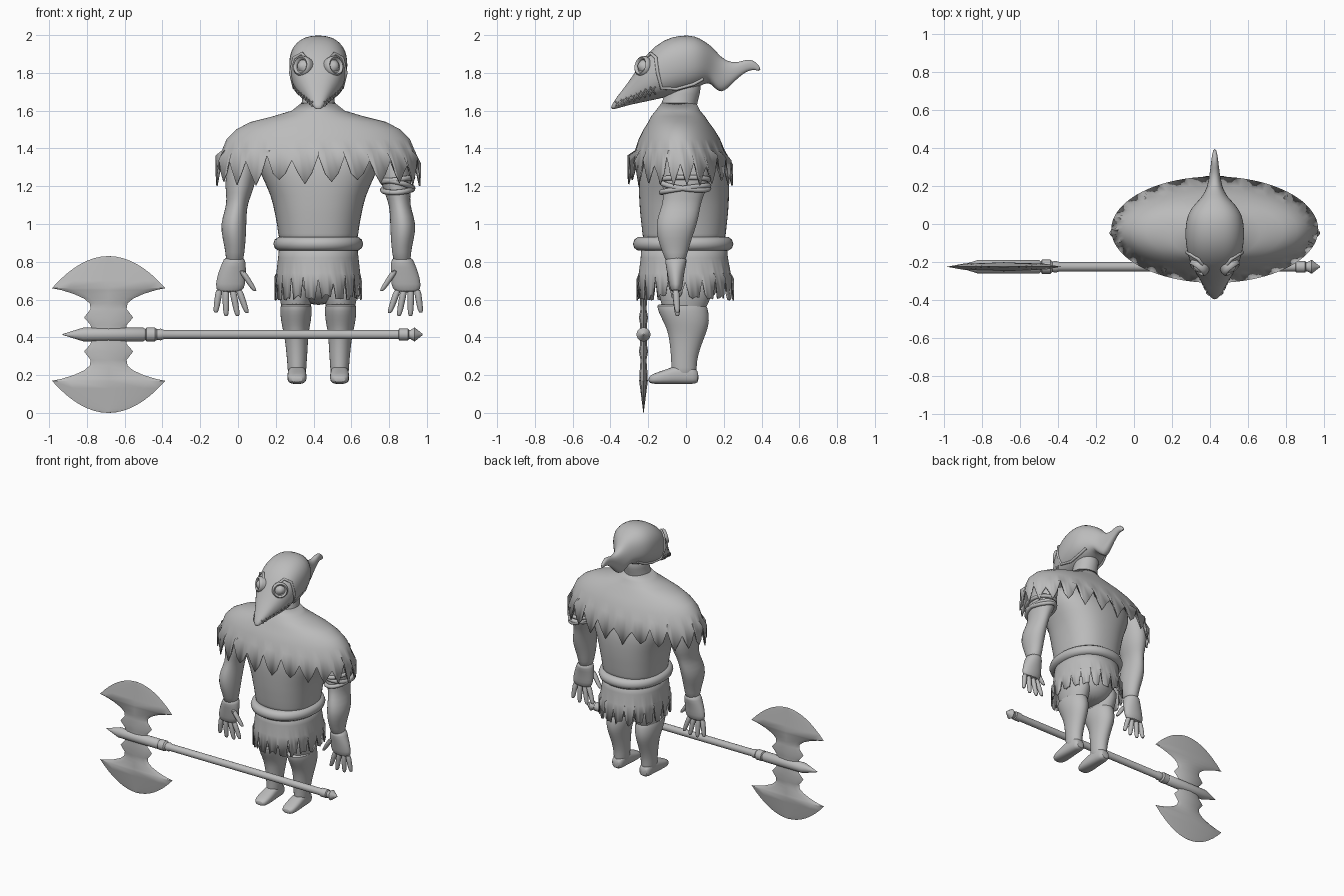
import bpy, bmesh, random
from math import sin, cos, pi, radians, copysign, sqrt
from mathutils import Vector

random.seed(4)
if "Cube" in bpy.data.objects:
    bpy.data.objects.remove(bpy.data.objects["Cube"])

grey = bpy.data.materials.new("plain_grey")
grey.use_nodes = True
COLOUR = (0.5, 0.5, 0.5, 1)
grey.diffuse_color = COLOUR
grey.node_tree.nodes["Principled BSDF"].inputs["Base Color"].default_value = COLOUR

CX = 0.425              # centre of the figure
AXE = Vector((-0.685, -0.225, 0.415))
meshes = []


def ring(c, u, v, n, e=1.0):
    """Closed (super)elliptic loop of points around c."""
    pts = []
    for i in range(n):
        a = 2 * pi * i / n
        s, t = sin(a), cos(a)
        pts.append(Vector(c) + Vector(u) * copysign(abs(t) ** e, t)
                   + Vector(v) * copysign(abs(s) ** e, s))
    return pts


def loft(name, rings, caps=True, smooth=1, thick=0):
    """Skin a row of equal loops."""
    bm = bmesh.new()
    loops = [[bm.verts.new(p) for p in r] for r in rings]
    n = len(loops[0])
    for a, b in zip(loops, loops[1:]):
        for i in range(n):
            j = (i + 1) % n
            bm.faces.new((a[i], a[j], b[j], b[i]))
    if caps:
        bm.faces.new(loops[0])
        bm.faces.new(loops[-1])
    bmesh.ops.recalc_face_normals(bm, faces=bm.faces)
    me = bpy.data.meshes.new(name)
    bm.to_mesh(me)
    bm.free()
    me.materials.append(grey)
    ob = bpy.data.objects.new(name, me)
    bpy.context.collection.objects.link(ob)
    if thick:
        ob.modifiers.new("thickness", "SOLIDIFY").thickness = thick
    if smooth:
        sub = ob.modifiers.new("rounding", "SUBSURF")
        sub.levels = sub.render_levels = smooth
    meshes.append(ob)
    return ob


def stack_rings(x, rows, n=20, e=1.0, side=1):
    """Horizontal loops from rows of (z, x shift, half width, front y, back y)."""
    return [ring((x + side * dx, (y0 + y1) / 2, z), (w, 0, 0), (0, (y1 - y0) / 2, 0), n, e)
            for z, dx, w, y0, y1 in rows]


def along_y(x, rows, n=24, e=0.85):
    """Upright loops from rows of (y, bottom z, top z, half width)."""
    return [ring((x, y, (a + b) / 2), (w, 0, 0), (0, 0, (b - a) / 2), n, e)
            for y, a, b, w in rows]


def lathe(name, origin, axis, rows, n=20):
    axis = Vector(axis).normalized()
    u = axis.cross(Vector((0, 0, 1))).normalized()
    v = axis.cross(u)
    return loft(name, [ring(Vector(origin) + axis * d, u * r, v * r, n) for d, r in rows],
                smooth=0)


def cord(name, paths, r, closed=False):
    cu = bpy.data.curves.new(name, "CURVE")
    cu.dimensions = "3D"
    cu.bevel_depth, cu.bevel_resolution, cu.use_fill_caps = r, 3, True
    for path in paths:
        sp = cu.splines.new("POLY")
        sp.points.add(len(path) - 1)
        sp.use_cyclic_u = closed
        for p, q in zip(sp.points, path):
            p.co = (*q, 1)
    cu.materials.append(grey)
    ob = bpy.data.objects.new(name, cu)
    bpy.context.collection.objects.link(ob)


# Torso, neck and hips
loft("torso", stack_rings(CX, [
    (.85, 0, .21, -.23, .21), (.95, 0, .21, -.23, .21), (1.05, 0, .23, -.245, .225),
    (1.15, 0, .25, -.25, .23), (1.25, 0, .3, -.255, .23), (1.35, 0, .34, -.24, .2),
    (1.45, 0, .3, -.19, .13)], 28, .85))
loft("neck", stack_rings(CX, [
    (1.56, 0, .11, -.16, .06), (1.63, 0, .09, -.135, .055), (1.68, 0, .083, -.115, .075),
    (1.78, 0, .09, -.1, .09)]))
loft("hips", stack_rings(CX, [
    (.85, 0, .2, -.2, .2), (.7, 0, .19, -.17, .19), (.62, 0, .16, -.13, .16),
    (.57, 0, .06, -.06, .09)]))

# Ragged shoulder cape
cape = stack_rings(CX, [
    (1.64, 0, .09, -.13, .055), (1.6, 0, .14, -.16, .075), (1.57, 0, .24, -.185, .1),
    (1.54, 0, .36, -.2, .12), (1.5, 0, .435, -.225, .15), (1.45, 0, .485, -.25, .18),
    (1.39, 0, .51, -.27, .205), (1.22, 0, .545, -.31, .25)], 96)
for i, p in enumerate(cape[-1]):
    if i % 4 == 0:
        p.z = random.uniform(1.3, 1.37)
    elif i % 4 == 2:
        p.z = random.uniform(1.2, 1.24)
    else:
        p.z = 1.27
loft("shoulder_cape", cape, caps=False, smooth=0, thick=.008)

# Ragged skirt and belt
skirt = stack_rings(CX, [
    (.9, 0, .205, -.235, .215), (.82, 0, .213, -.24, .222), (.74, 0, .222, -.25, .237),
    (.6, 0, .232, -.262, .255)], 100, .9)
for i, p in enumerate(skirt[-1]):
    p.z = random.uniform(.69, .73) if i % 5 == 0 else random.uniform(.595, .63)
loft("skirt", skirt, caps=False, smooth=0, thick=.008)
cord("belt", [ring((CX, -.015, .895), (.2, 0, 0), (0, .228, 0), 56, .92)], .038, True)

# Hooded head with beak and curling hood tip
HEAD = [
    (-.397, 1.605, 1.625, .012), (-.37, 1.61, 1.668, .035), (-.3, 1.63, 1.757, .072),
    (-.25, 1.64, 1.835, .105), (-.2, 1.65, 1.912, .133), (-.12, 1.667, 1.978, .153),
    (-.03, 1.69, 2.002, .158), (.05, 1.715, 1.998, .146), (.1, 1.745, 1.966, .11),
    (.13, 1.745, 1.945, .08), (.155, 1.715, 1.92, .06), (.185, 1.695, 1.885, .045),
    (.22, 1.715, 1.862, .035), (.27, 1.77, 1.852, .026), (.32, 1.808, 1.873, .02),
    (.36, 1.82, 1.868, .015), (.395, 1.805, 1.83, .007)]
loft("hooded_head", along_y(CX, HEAD))


def on_head(side, y, z, lift=.001):
    """Point on the side of the head at a given y and z."""
    for a, b in zip(HEAD, HEAD[1:]):
        if a[0] <= y <= b[0]:
            t = (y - a[0]) / (b[0] - a[0])
            lo, hi, w = (a[k] + (b[k] - a[k]) * t for k in (1, 2, 3))
            h = min(1, abs(z - (lo + hi) / 2) / ((hi - lo) / 2))
            return (CX + side * (w * (1 - h ** 2.35) ** .425 + lift), y, z)


for side, label in ((-1, "right"), (1, "left")):
    # Goggles, hood hem and beak stitches
    lathe(label + "_goggle", (CX + side * .083, -.228, 1.835), (side * .62, -.75, .2),
          [(-.04, .05), (0, .055), (.014, .052), (.02, .045), (.014, .037), (.006, .034),
           (.008, .029), (.02, .02), (.025, .006)], 28)
    hem = [(-.25, 1.828), (-.22, 1.872), (-.185, 1.903), (-.16, 1.88), (-.15, 1.8),
           (-.13, 1.72), (-.05, 1.715), (.04, 1.74), (.09, 1.768)]
    cord(label + "_hood_hem", [[on_head(side, y, z) for y, z in hem]], .009)
    stitches = []
    for k in range(8):
        y, z, s = -.365 + .027 * k, 1.637 + .01 * k, .012 + .001 * k
        for d in (-1, 1):
            stitches.append([on_head(side, y - s * .7, z - d * s), on_head(side, y, z, .004),
                             on_head(side, y + s * .7, z + d * s)])
    cord(label + "_beak_stitches", stitches, .004)

    # Arm, palm, fingers and thumb
    ax = CX + side * .445
    loft(label + "_arm", stack_rings(ax, [
        (1.44, -.07, .08, -.09, .11), (1.3, -.04, .083, -.12, .13), (1.2, -.03, .08, -.128, .118),
        (1.13, -.02, .06, -.12, .085), (1.08, -.01, .057, -.135, .075), (1, .005, .07, -.163, .06),
        (.92, 0, .062, -.152, .03), (.85, -.005, .05, -.125, .01), (.78, 0, .045, -.1, -.01)],
        side=side))
    loft(label + "_palm", stack_rings(ax, [
        (.825, 0, .052, -.108, .005), (.8, 0, .062, -.112, .005), (.74, .012, .075, -.1, -.01),
        (.68, .02, .08, -.09, -.015), (.635, .025, .07, -.08, -.025)], side=side))
    digits = [("little_finger", .078, .098, .66, .53), ("ring_finger", .045, .043, .66, .512),
              ("middle_finger", .01, -.018, .66, .512), ("index_finger", -.022, -.068, .66, .528),
              ("thumb", -.035, -.11, .76, .645)]
    for digit, d0, d1, z0, z1 in digits:
        rows = []
        for t, r in ((0, .02), (.4, .019), (.75, .017), (.95, .013), (1, .007)):
            y = -.055 + .01 * t - (.03 if digit == "thumb" else 0)
            rows.append((z0 + (z1 - z0) * t, d0 + (d1 - d0) * t, r, y - r, y + r))
        loft(label + "_" + digit, stack_rings(ax, rows, 10, side=side))

    # Thigh, boot and foot
    lx = CX + side * .118
    loft(label + "_thigh", stack_rings(lx, [
        (.74, 0, .1, -.16, .15), (.62, 0, .092, -.145, .145), (.55, 0, .075, -.125, .1),
        (.48, 0, .06, -.09, .08)], side=side))
    loft(label + "_boot", stack_rings(lx, [
        (.578, 0, .072, -.145, .1), (.57, 0, .083, -.155, .11), (.54, 0, .085, -.15, .12),
        (.49, 0, .081, -.125, .125), (.44, 0, .07, -.1, .115), (.38, -.003, .061, -.088, .09),
        (.3, -.005, .055, -.08, .062), (.24, -.005, .05, -.078, .056),
        (.18, -.005, .048, -.08, .058)], side=side))
    loft(label + "_foot", along_y(lx - side * .005, [
        (-.2, .162, .19, .03), (-.175, .152, .208, .05), (-.1, .152, .232, .053),
        (-.03, .152, .26, .047), (.04, .152, .25, .046), (.068, .16, .215, .03)], 20, .75))

# Cloth wrap on the left arm
wraps = []
for z, tilt, phase in ((1.235, .012, 0), (1.205, .025, 2.4), (1.185, .018, 5)):
    wraps.append([p + Vector((0, 0, tilt * cos(2 * pi * i / 32 + phase)))
                  for i, p in enumerate(ring((CX + .42, -.005, z), (.08, 0, 0), (0, .125, 0), 32))])
cord("arm_wrap", wraps, .014, True)

# Axe shaft with spike, collars and pommel
lathe("axe_shaft", (0, AXE.y, AXE.z), (1, 0, 0), [
    (-.93, .002), (-.82, .036), (-.5, .036), (-.49, .028), (-.485, .037), (-.44, .037),
    (-.43, .028), (-.41, .031), (-.395, .025), (.85, .025), (.853, .031), (.9, .031),
    (.905, .024), (.913, .024), (.935, .037), (.978, .003)])

# Upper and lower axe blades with their stepped necks
for s, label in ((1, "upper"), (-1, "lower")):
    shape = [(0, .09, .02), (.05, .095, .018), (.09, .13, .024), (.135, .095, .016),
             (.165, .1, .018), (.19, .13, .02), (.215, .185, .021), (.235, .25, .022)]
    for k in range(9):
        w = 1 - k / 8.1
        shape.append((.415 - .17 * w * w, .3 * w, .001 + .022 * w * w))
    loft(label + "_axe_blade", stack_rings(AXE.x, [
        (AXE.z + s * dz, 0, w, AXE.y - h, AXE.y + h) for dz, w, h in shape], 8), smooth=0)

# Smooth shading that keeps hard edges
bpy.ops.object.select_all(action="DESELECT")
for ob in meshes:
    ob.select_set(True)
bpy.context.view_layer.objects.active = meshes[0]
bpy.ops.object.shade_smooth_by_angle(angle=radians(40))
